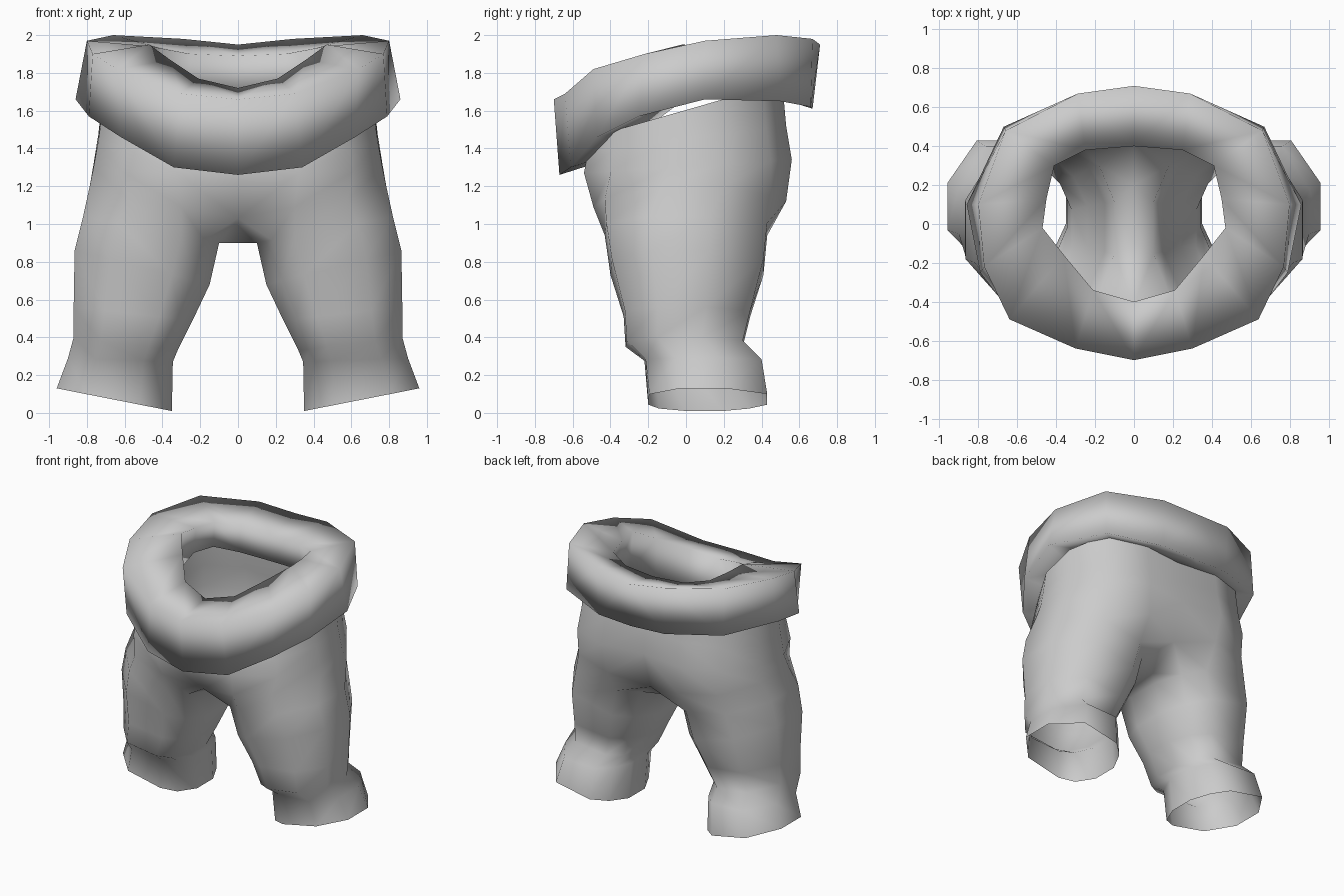
import bpy

if "Cube" in bpy.data.objects:
    bpy.data.objects.remove(bpy.data.objects["Cube"])

cloth = bpy.data.materials.new("grey cloth")
cloth.diffuse_color = (0.6, 0.6, 0.6, 1)
cloth.use_nodes = True
cloth.node_tree.nodes["Principled BSDF"].inputs["Base Color"].default_value = cloth.diffuse_color


def make_half(name, verts, faces):
    """Half mesh on +x, mirrored and welded across x = 0."""
    me = bpy.data.meshes.new(name)
    me.from_pydata(verts, [], faces)
    me.materials.append(cloth)
    me.shade_smooth()
    ob = bpy.data.objects.new(name, me)
    bpy.context.collection.objects.link(ob)
    mod = ob.modifiers.new("mirror", 'MIRROR')
    mod.use_clip = True
    mod.merge_threshold = 0.002
    return ob


# --- Trousers: closed leg rings, a crotch ring, then open hip rings ---
# Normalised leg section (across, depth): 8 outer points then 2 inner ones
LEG = [(.11, .09), (.28, 0), (.74, .01), (1, .27), (1, .65),
       (.75, 1), (.28, 1), (.11, .85), (0, .63), (0, .32)]
# inner x, outer x, front y, back y, inner z, outer z
leg_rings = [(.35, .96, -.20, .43, .01, .13),
             (.345, .90, -.22, .40, .27, .29),
             (.32, .87, -.32, .30, .33, .40),
             (.24, .87, -.33, .34, .49, .56),
             (.15, .865, -.40, .41, .68, .86),
             (.10, .82, -.43, .43, .90, 1.04)]
crotch = [(0, -.42, 1.03), (.30, -.49, 1.09), (.58, -.43, 1.13), (.785, -.13, 1.2),
          (.785, .20, 1.2), (.60, .45, 1.15), (.30, .53, 1.12), (0, .43, 1.05),
          (0, .20, .90), (0, -.10, .90)]
# Half hip section (across, depth) from front centre to back centre
HIP = [(0, .01), (.42, 0), (.80, .13), (1, .40), (1, .65), (.80, .90), (.42, 1), (0, .96)]
# side x, front y, back y, front z, back z
hip_rings = [(.765, -.54, .56, 1.27, 1.34),
             (.74, -.52, .53, 1.38, 1.52),
             (.72, -.50, .51, 1.46, 1.75)]

rings = [[(xi + (xo - xi) * u, yf + (yb - yf) * v, zi + (zo - zi) * u) for u, v in LEG]
         for xi, xo, yf, yb, zi, zo in leg_rings]
rings.append(crotch)
rings += [[(sx * u, yf + (yb - yf) * v, zf + (zb - zf) * v) for u, v in HIP]
          for sx, yf, yb, zf, zb in hip_rings]

verts, faces, starts = [], [], []
for r in rings:
    starts.append(len(verts))
    verts += r
for i in range(len(rings) - 1):
    a, b = starts[i], starts[i + 1]
    legs = len(rings[i + 1]) == 10
    for j in range(10 if legs else 7):
        k = (j + 1) % 10
        faces.append((a + j, a + k, b + k, b + j))
make_half("trousers", verts, faces)

# --- Thick waistband: four-cornered section swept around the waist ---
# outer bottom, outer top, inner top at each station, front to back
stations = [((0, -.67, 1.26), (0, -.70, 1.66), (0, -.40, 1.72)),
            ((.34, -.61, 1.30), (.30, -.64, 1.69), (.21, -.34, 1.77)),
            ((.62, -.47, 1.46), (.64, -.49, 1.82), (.36, -.16, 1.87)),
            ((.79, -.25, 1.57), (.77, -.22, 1.90), (.47, -.02, 1.95)),
            ((.86, .10, 1.66), (.80, .10, 1.97), (.45, .13, 1.94)),
            ((.67, .50, 1.65), (.66, .48, 2.00), (.41, .30, 1.93)),
            ((.28, .66, 1.62), (.29, .67, 1.98), (.25, .38, 1.90)),
            ((0, .67, 1.61), (0, .71, 1.95), (0, .40, 1.89))]
verts, faces = [], []
for ob_, ot, it in stations:
    verts += [ob_, ot, it, (it[0] * 1.05, it[1] * 1.05, ob_[2] + .08)]
for s in range(len(stations) - 1):
    for c in range(4):
        d = (c + 1) % 4
        faces.append((s * 4 + c, s * 4 + 4 + c, s * 4 + 4 + d, s * 4 + d))
make_half("waistband", verts, faces)
